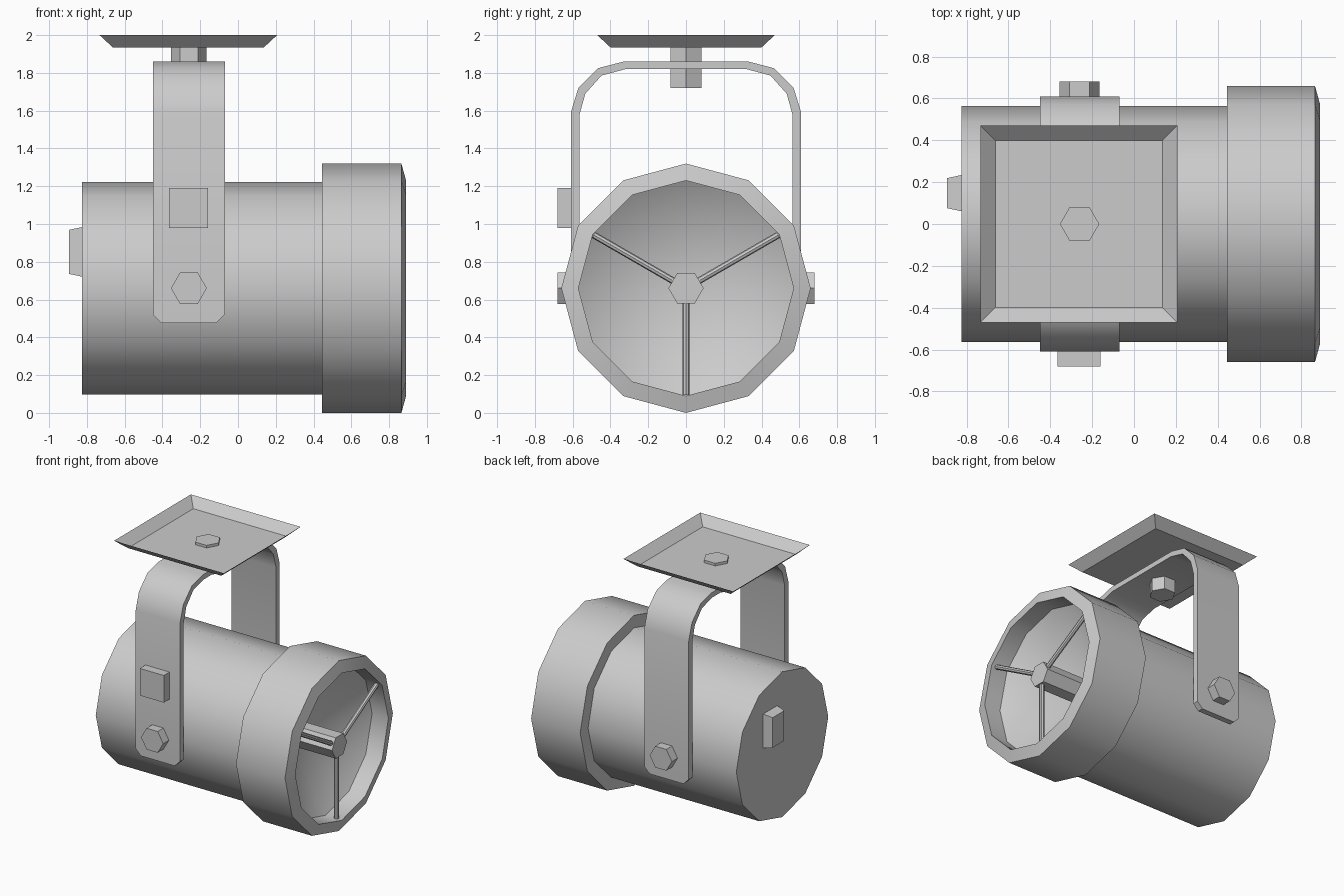
import bpy, bmesh, math
from mathutils import Matrix, Vector

if "Cube" in bpy.data.objects:
    bpy.data.objects.remove(bpy.data.objects["Cube"])

grey = bpy.data.materials.new("light_grey")
grey.diffuse_color = (0.6, 0.6, 0.6, 1)
grey.use_nodes = True
grey.node_tree.nodes["Principled BSDF"].inputs["Base Color"].default_value = grey.diffuse_color
AXIS_Z, MOUNT_X = 0.66, -0.26


def finish(name, bm, smooth=False):
    """Turn a bmesh into a named object, smoothing across shallow edges."""
    mesh = bpy.data.meshes.new(name)
    bm.to_mesh(mesh)
    bm.free()
    mesh.materials.append(grey)
    ob = bpy.data.objects.new(name, mesh)
    bpy.context.collection.objects.link(ob)
    if smooth:
        bpy.ops.object.select_all(action='DESELECT')
        ob.select_set(True)
        bpy.context.view_layer.objects.active = ob
        bpy.ops.object.shade_smooth_by_angle(angle=math.radians(40))
    return ob


def lathe(name, profile, sides=12):
    """Spin an (x, radius) profile around the lamp axis."""
    bm = bmesh.new()
    rings = []
    for x, r in profile:
        n = 1 if r == 0 else sides
        rings.append([bm.verts.new((x, r * math.sin(2 * math.pi * i / sides),
                                    AXIS_Z + r * math.cos(2 * math.pi * i / sides)))
                      for i in range(n)])
    for a, b in zip(rings, rings[1:]):
        for i in range(sides):
            j = (i + 1) % sides
            quad = [a[i % len(a)], a[j % len(a)], b[j % len(b)], b[i % len(b)]]
            bm.faces.new(list(dict.fromkeys(quad)))
    bmesh.ops.recalc_face_normals(bm, faces=bm.faces)
    return finish(name, bm, True)


def rod(name, start, end, radius, sides=6, smooth=False, turn=0):
    """Closed prism between two points."""
    start, end = Vector(start), Vector(end)
    d = end - start
    rot = d.to_track_quat('Z', 'Y').to_matrix().to_4x4()
    bm = bmesh.new()
    bmesh.ops.create_cone(bm, cap_ends=True, segments=sides, radius1=radius,
                          radius2=radius, depth=d.length,
                          matrix=Matrix.Translation((start + end) / 2) @ rot
                          @ Matrix.Rotation(turn, 4, 'Z'))
    return finish(name, bm, smooth)


def box(name, lo, hi):
    lo, hi = Vector(lo), Vector(hi)
    bm = bmesh.new()
    bmesh.ops.create_cube(bm, size=1, matrix=Matrix.Translation((lo + hi) / 2)
                          @ Matrix.Diagonal((*(hi - lo), 1)))
    return bm


# Lamp housing and front collar with a conical reflector
lathe("housing", [(-0.825, 0), (-0.825, 0.563), (0.45, 0.563)])
lathe("collar", [(0.445, 0.56), (0.445, 0.66), (0.865, 0.66), (0.89, 0.57),
                 (0.75, 0.57), (0.40, 0)])

# Hub and three spokes inside the collar
rod("hub", (0.42, 0, AXIS_Z), (0.87, 0, AXIS_Z), 0.093, turn=math.pi / 2)
for k in range(3):
    a = math.pi + k * 2 * math.pi / 3
    s, c = math.sin(a), math.cos(a)
    rod("spoke", (0.845, 0.06 * s, AXIS_Z + 0.06 * c),
        (0.845, 0.565 * s, AXIS_Z + 0.565 * c), 0.018, 8, True)

# Rear connector, tapering outward
bm = box("rear_connector", (-0.895, 0.06, 0.72), (-0.82, 0.235, 0.985))
for v in bm.verts:
    if v.co.x < -0.86:
        v.co.y += 0.016 if v.co.y < 0.15 else -0.016
        v.co.z += 0.016 if v.co.z < 0.85 else -0.016
finish("rear_connector", bm)

# Bent strap yoke: half outlines mirrored over y = 0
outer = [(0.61, 0.475), (0.61, 0.52), (0.61, 1.59), (0.57, 1.72), (0.465, 1.825), (0.33, 1.86)]
inner = [(0.565, 0.475), (0.565, 0.52), (0.565, 1.575), (0.533, 1.69), (0.447, 1.786), (0.32, 1.82)]
bm = bmesh.new()
loops = []
for half in (outer, inner):
    path = [(-y, z) for y, z in half] + half[::-1]
    for side in (-1, 1):
        loops.append([bm.verts.new((MOUNT_X + side * (0.145 if z < 0.5 else 0.19), y, z))
                      for y, z in path])
ol, orr, il, ir = loops
for a, b in ((ol, orr), (orr, ir), (ir, il), (il, ol)):
    for i in range(len(a) - 1):
        bm.faces.new((a[i], a[i + 1], b[i + 1], b[i]))
for i in (0, -1):
    bm.faces.new((ol[i], orr[i], ir[i], il[i]))
bmesh.ops.recalc_face_normals(bm, faces=bm.faces)
finish("yoke", bm, True)

# Side pivot bolts and switch box
for s in (-1, 1):
    rod("pivot_bolt", (MOUNT_X, s * 0.55, AXIS_Z), (MOUNT_X, s * 0.68, AXIS_Z),
        0.095, turn=math.pi / 2)
finish("switch_box", box("switch_box", (-0.365, -0.68, 0.98), (-0.16, -0.6, 1.19)))

# Top bolt through the yoke into the mounting tray
rod("top_bolt", (MOUNT_X, 0, 1.72), (MOUNT_X, 0, 1.955), 0.094, turn=math.pi / 2)

# Mounting tray with flared rim
bm = bmesh.new()
corners = ((-1, -1), (1, -1), (1, 1), (-1, 1))
low, high = [[bm.verts.new((-0.263 + h * x, h * y, z)) for x, y in corners]
             for h, z in ((0.40, 1.935), (0.47, 2.0))]
bm.faces.new(low)
for i in range(4):
    j = (i + 1) % 4
    bm.faces.new((low[i], low[j], high[j], high[i]))
finish("mounting_tray", bm)
